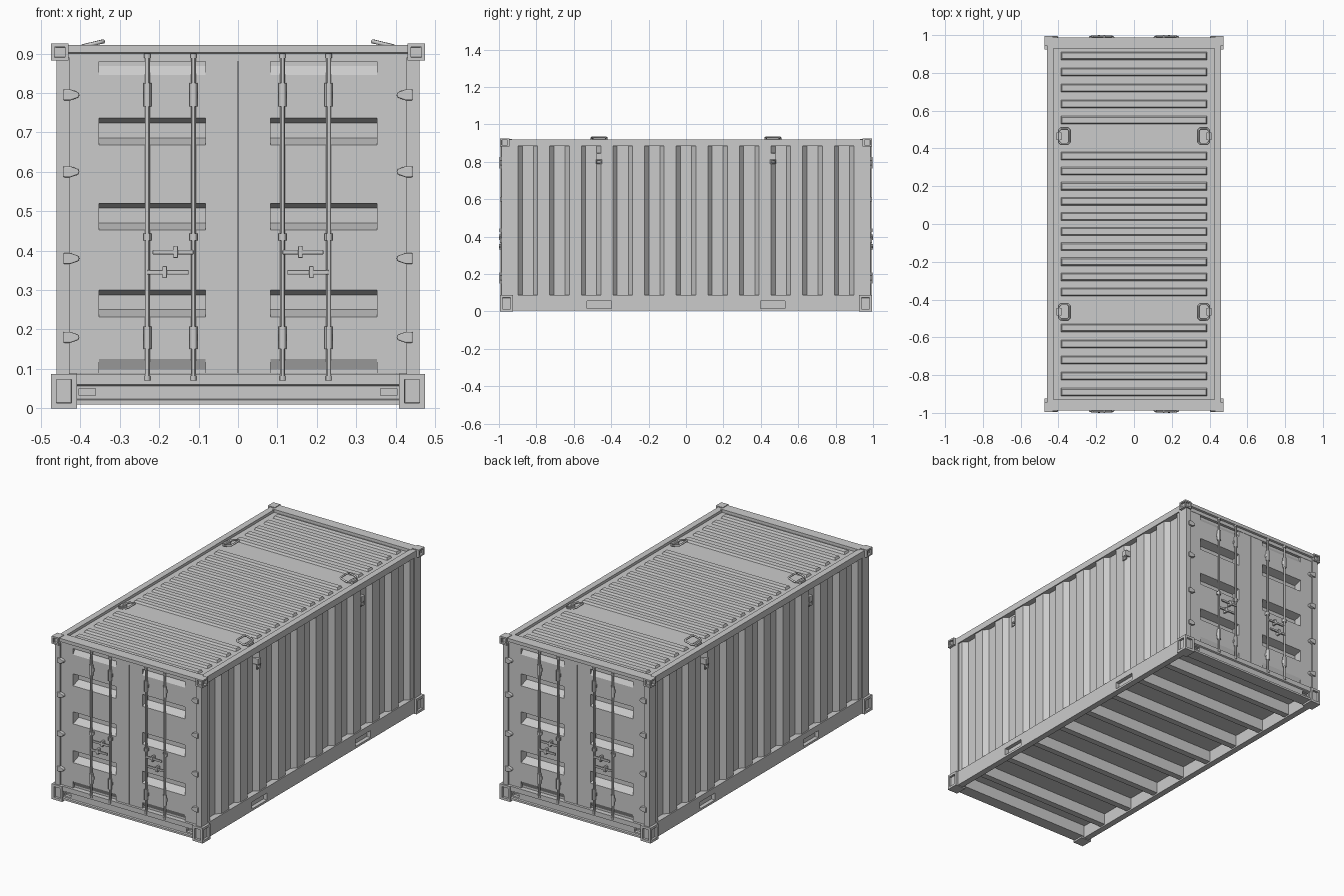
import bpy, bmesh, math
from mathutils import Vector, Matrix

if "Cube" in bpy.data.objects:
    bpy.data.objects.remove(bpy.data.objects["Cube"])


def finish(bm, name, mirror="", bevel=0):
    bmesh.ops.recalc_face_normals(bm, faces=bm.faces)
    me = bpy.data.meshes.new(name)
    bm.to_mesh(me)
    bm.free()
    ob = bpy.data.objects.new(name, me)
    bpy.context.collection.objects.link(ob)
    if bevel:
        b = ob.modifiers.new("bevel", 'BEVEL')
        b.width, b.segments = bevel, 2
    if mirror:
        m = ob.modifiers.new("mirror", 'MIRROR')
        m.use_axis = ["x" in mirror, "y" in mirror, False]
    return ob


def add_box(bm, lo, hi):
    lo, hi = Vector(lo), Vector(hi)
    mat = Matrix.Translation((lo + hi) / 2) @ Matrix.Diagonal((*(hi - lo), 1))
    bmesh.ops.create_cube(bm, size=1, matrix=mat)


def boxes(name, spans, mirror="", bevel=0):
    bm = bmesh.new()
    for lo, hi in spans:
        add_box(bm, lo, hi)
    return finish(bm, name, mirror, bevel)


def add_prism(bm, pts, axis, a, b):
    """Extrude a closed 2D outline along the given axis from a to b."""
    def at(p, t):
        q = list(p)
        q.insert("xyz".index(axis), t)
        return q
    f = bm.faces.new([bm.verts.new(at(p, a)) for p in pts])
    new = bmesh.ops.extrude_face_region(bm, geom=[f])["geom"]
    for v in new:
        if isinstance(v, bmesh.types.BMVert):
            v.co["xyz".index(axis)] = b
    bm.faces.ensure_lookup_table()


def prism(name, pts, axis, a, b, mirror=""):
    bm = bmesh.new()
    add_prism(bm, pts, axis, a, b)
    return finish(bm, name, mirror)


def add_rod(bm, x, y, z0, z1, r, n=12):
    bmesh.ops.create_cone(bm, cap_ends=True, segments=n, radius1=r, radius2=r, depth=z1 - z0,
                          matrix=Matrix.Translation((x, y, (z0 + z1) / 2)))


def loop(name, pts, r):
    cu = bpy.data.curves.new(name, 'CURVE')
    cu.dimensions, cu.bevel_depth, cu.bevel_resolution = '3D', r, 1
    sp = cu.splines.new('POLY')
    sp.points.add(len(pts) - 1)
    for p, c in zip(sp.points, pts):
        p.co = (*c, 1)
    sp.use_cyclic_u = True
    bpy.context.collection.objects.link(bpy.data.objects.new(name, cu))


def cut(ob, cutter):
    m = ob.modifiers.new("pockets", 'BOOLEAN')
    m.operation, m.object = 'DIFFERENCE', cutter
    cutter.hide_render = True
    cutter.hide_set(True)


# Corner castings with recessed openings on the end and side faces
def casting(name, lo, hi, rim):
    bm = bmesh.new()
    add_box(bm, lo, hi)
    bm.normal_update()
    for f in [f for f in bm.faces if f.normal.x > .9 or f.normal.y < -.9]:
        bmesh.ops.inset_individual(bm, faces=[f], thickness=rim)
        bmesh.ops.inset_individual(bm, faces=[f], thickness=0.001, depth=-.012)
    finish(bm, name, "xy")


casting("bottom_corner_casting", (.409, -.994, 0), (.474, -.925, .087), .019)
casting("top_corner_casting", (.43, -.994, .882), (.474, -.945, .925), .012)

# Corner posts and long rails
boxes("corner_post", [((.428, -.986, .08), (.46, -.925, .89))], "xy")
boxes("top_side_rail", [((.425, -.95, .884), (.46, .95, .92))], "x")
rail = boxes("bottom_side_rail", [((.425, -.93, .004), (.46, .93, .088))], "x")
cut(rail, boxes("fork_pocket_cutter", [((.438, y - .066, .016), (.48, y + .066, .055))
                                       for y in (-.464, .464)], "x"))

# End header and sill beams
prism("end_header", [(-.93, .88), (-.978, .88), (-.978, .9), (-.988, .903), (-.988, .922), (-.93, .922)],
      "x", -.435, .435, "y")
sill = prism("end_sill", [(-.92, .01), (-.988, .01), (-.988, .021), (-.98, .024), (-.98, .056),
                          (-.988, .06), (-.988, .087), (-.92, .087)], "x", -.42, .42, "y")
cut(sill, boxes("sill_pocket_cutter", [((.362, -1, .032), (.403, -.962, .05))], "xy"))

# Corrugated side walls
pitch, n = 1.86 / 11, 11
outer, inner = .453, .427
pts = [(.41, -.93)]
for i in range(n):
    y = -.93 + i * pitch
    pts += [(outer, y), (outer, y + .032), (inner, y + .055), (inner, y + pitch - .055),
            (outer, y + pitch - .032)]
pts += [(outer, .93), (.41, .93)]
prism("side_wall", pts, "z", .08, .89, "x")

# Roof sheet and pressed ribs
boxes("roof_sheet", [((-.43, -.95, .89), (.43, .95, .905))])
bm = bmesh.new()
ys = [s * (.55 + i * .085) for s in (-1, 1) for i in range(5)] + [-.36 + i * .08 for i in range(10)]
for y in ys:
    add_prism(bm, [(y - .024, .9), (y - .015, .917), (y + .015, .917), (y + .024, .9)], "x", -.39, .39)
for v in bm.verts:
    if v.co.z > .91:
        v.co.x *= .98
finish(bm, "roof_ribs")

# Floor and cross members
boxes("floor", [((-.43, -.95, .076), (.43, .95, .086))])
boxes("floor_beams", [((-.43, y - .018, .012), (.43, y + .018, .08))
                      for y in [-.77 + i * .22 for i in range(8)]])

# Door leaves: stiles plus a panel with deep horizontal grooves
face = -.976
boxes("door_stiles", [((.0015, face, .088), (.083, -.91, .881)),
                      ((.352, face, .088), (.427, -.91, .881))], "xy")
deep = face + .05
prof = [(-.91, .088), (face + .014, .088), (face + .014, .098), (face, .125)]
for z in (.232, .452, .668):
    prof += [(face, z), (deep, z + .018), (deep, z + .056), (face, z + .068)]
prof += [(face, .845), (face + .014, .868), (face + .014, .881), (-.91, .881)]
prism("door_panel", prof, "x", .083, .352, "xy")
boxes("door_seal", [((-.002, -.968, .088), (.002, -.91, .881))], "y")

# Hinges
bm = bmesh.new()
for z in (.795, .6, .38, .18):
    add_prism(bm, [(.443, z - .014), (.443, z + .014), (.425, z + .014), (.405, z + .007),
                   (.402, z), (.405, z - .007), (.425, z - .014)], "y", -.994, -.97)
finish(bm, "door_hinges", "xy", .003)

# Locking bars with guides and cams
bm = bmesh.new()
for x in (.113, .23):
    add_rod(bm, x, -.986, .075, .895, .0065)
    for z0, z1, r in ((.765, .825, .010), (.15, .208, .010), (.426, .443, .010),
                      (.07, .082, .008), (.888, .9, .008)):
        add_rod(bm, x, -.986, z0, z1, r)
bars = finish(bm, "locking_bars", "xy")
bars.select_set(True)
bpy.context.view_layer.objects.active = bars
bpy.ops.object.shade_smooth_by_angle()
boxes("bar_brackets", [((x - .011, -.986, z - .009), (x + .011, -.97, z + .009))
                       for x in (.113, .23) for z in (.435, .18, .795)], "xy")

# Door handles and their catches
boxes("door_handles", [((.113, -.997, .39), (.217, -.988, .402)),
                       ((.152, -1, .381), (.164, -.972, .412)),
                       ((.125, -.997, .339), (.23, -.988, .351)),
                       ((.18, -1, .33), (.192, -.972, .361))], "xy", .003)

# Lashing rings on the roof and hooks on the walls
for sx in (-1, 1):
    for sy in (-1, 1):
        c = .008
        a, b, y0, y1 = .342, .395, .425, .505
        flat = [(a, y0 + c), (a + c, y0), (b - c, y0), (b, y0 + c),
                (b, y1 - c), (b - c, y1), (a + c, y1), (a, y1 - c)]
        loop("roof_ring", [(sx * x, sy * y, .918 + (b - x) * .24) for x, y in flat], .0055)
        hook = [(.452, .81), (.478, .81), (.478, .79), (.452, .79)]
        loop("wall_hook", [(sx * .456, sy * y, z) for y, z in hook], .004)
boxes("ring_mounts", [((.385, -.485, .9), (.41, -.445, .92))], "xy")
boxes("hook_mounts", [((.425, -.479, .812), (.461, -.451, .846))], "xy", .003)
